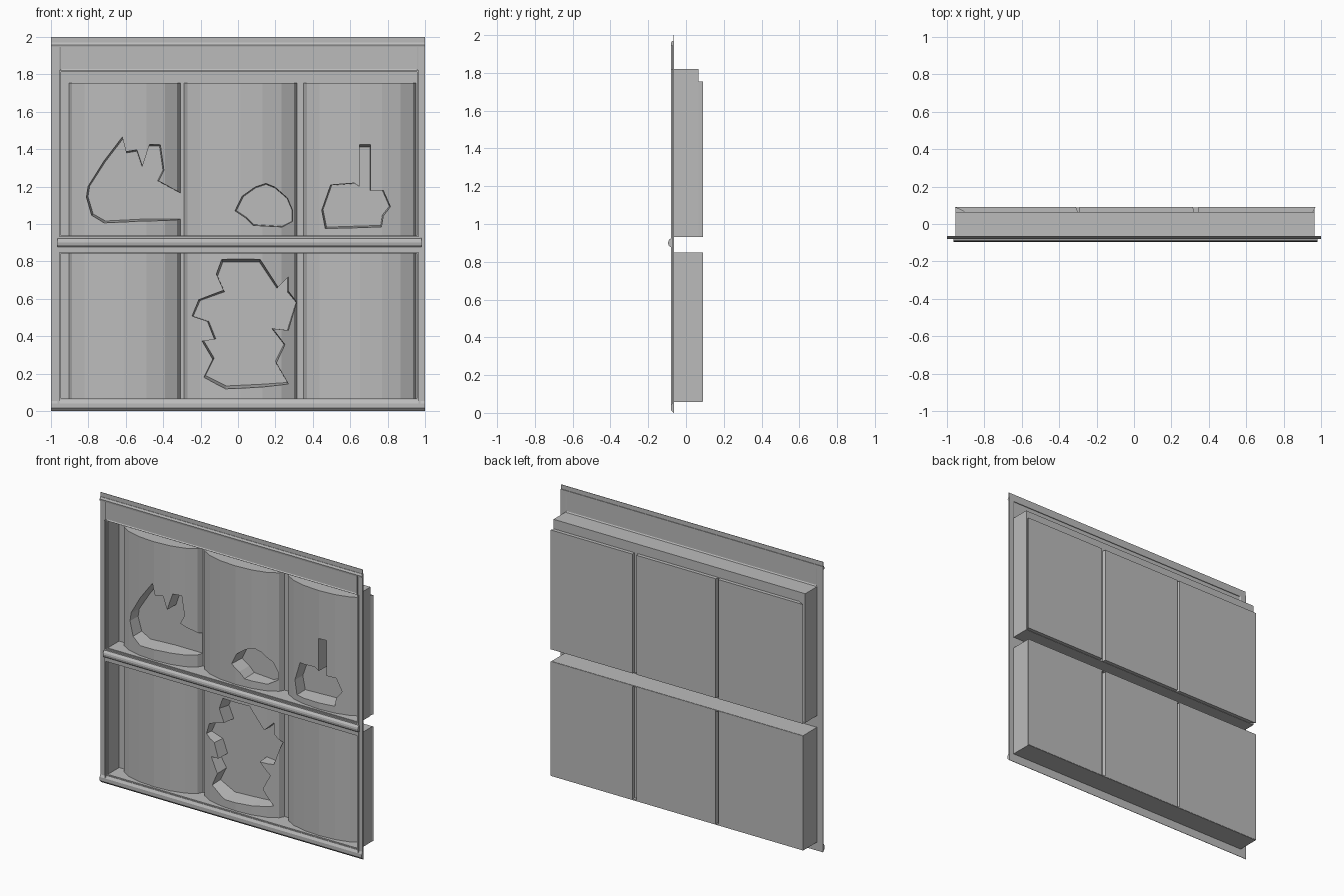
import bpy
import bmesh
from math import cos, sin, pi

if "Cube" in bpy.data.objects:
    bpy.data.objects.remove(bpy.data.objects["Cube"])

grey = bpy.data.materials.new("plain grey")
grey.use_nodes = True
colour = (0.5, 0.5, 0.5, 1)
grey.diffuse_color = colour
grey.node_tree.nodes["Principled BSDF"].inputs["Base Color"].default_value = colour

# How a profile point (u, v) and a distance t become a position
PLACE = {
    "x": lambda u, v, t: (t, u, v),
    "y": lambda u, v, t: (u, t, v),
    "z": lambda u, v, t: (u, v, t),
}


def prism(name, profile, axis, start, end, taper=1.0):
    """Extrude a closed profile along an axis, optionally shrinking the end."""
    bm = bmesh.new()
    cu = sum(p[0] for p in profile) / len(profile)
    cv = sum(p[1] for p in profile) / len(profile)
    place = PLACE[axis]
    near = [bm.verts.new(place(u, v, start)) for u, v in profile]
    far = [bm.verts.new(place(cu + (u - cu) * taper, cv + (v - cv) * taper, end))
           for u, v in profile]
    bm.faces.new(near)
    bm.faces.new(far[::-1])
    for i in range(len(near)):
        j = (i + 1) % len(near)
        bm.faces.new((near[i], far[i], far[j], near[j]))
    bmesh.ops.recalc_face_normals(bm, faces=bm.faces[:])
    mesh = bpy.data.meshes.new(name)
    bm.to_mesh(mesh)
    bm.free()
    mesh.materials.append(grey)
    obj = bpy.data.objects.new(name, mesh)
    bpy.context.collection.objects.link(obj)
    return obj


def box(name, x, y, z):
    profile = [(x[0], z[0]), (x[1], z[0]), (x[1], z[1]), (x[0], z[1])]
    return prism(name, profile, "y", *y)


def carve(target, outline):
    """Cut a tapered niche into the target; the outline is in hundredths."""
    points = [(x / 100, z / 100) for x, z in outline]
    cutter = prism("niche_cutter", points, "y", -0.1, 0.062, taper=0.93)
    cutter.hide_render = True
    mod = target.modifiers.new("niche", "BOOLEAN")
    mod.operation = "DIFFERENCE"
    mod.solver = "EXACT"
    mod.object = cutter
    graph = bpy.context.evaluated_depsgraph_get()
    carved = bpy.data.meshes.new_from_object(target.evaluated_get(graph))
    target.modifiers.clear()
    target.data = carved
    bpy.data.objects.remove(cutter)


LEFT, RIGHT, BACK = -0.955, 0.965, 0.065
FRONT = -0.066
WALL = 0.008
UPPER, LOWER = (0.93, 1.82), (0.058, 0.85)

# Open-fronted compartments
for tier, (low, high), rear in (("upper", UPPER, BACK), ("lower", LOWER, 0.088)):
    depth = (FRONT, rear)
    box(tier + "_right_wall", (LEFT, LEFT + WALL), depth, (low, high))
    box(tier + "_left_wall", (RIGHT - WALL, RIGHT), depth, (low, high))
    box(tier + "_floor", (LEFT, RIGHT), depth, (low, low + WALL))
    box(tier + "_ceiling", (LEFT, RIGHT), depth, (high - WALL, high))
    box(tier + "_back_wall", (LEFT, RIGHT), (BACK - WALL, BACK), (low, high))

# Rounded columns: back edges, then front edges of each
COLUMNS = {
    "right": (-0.957, -0.31, -0.91, -0.302),
    "middle": (-0.29, 0.315, -0.293, 0.322),
    "left": (0.345, 0.97, 0.345, 0.958),
}


def column(name, edges, low, high):
    b0, b1, f0, f1 = edges
    centre, half = (f0 + f1) / 2, (f1 - f0) / 2
    arc = [(centre + half * cos(i * pi / 8), 0.067 - 0.117 * sin(i * pi / 8))
           for i in range(9)]
    profile = [(b0, 0.067), (b0, 0.09), (b1, 0.09), (b1, 0.067)]
    profile = [(b0, 0.09), (b1, 0.09)] + arc
    return prism(name, profile, "z", low, high)


parts = {}
for side, edges in COLUMNS.items():
    parts["upper", side] = column("upper_column_" + side, edges, 0.932, 1.755)
    parts["lower", side] = column("lower_column_" + side, edges, 0.06, 0.848)

# Ragged niches carved into four columns
carve(parts["upper", "right"], [
    (-82, 114), (-81, 120), (-72, 134), (-62, 147), (-60, 139), (-54, 140),
    (-51, 131), (-47, 143), (-41, 143), (-39, 129), (-42, 123), (-29, 116),
    (-29, 101), (-52, 101), (-72, 100), (-79, 104)])
carve(parts["upper", "middle"], [
    (-2, 107), (2, 115), (9, 120), (15, 122), (20, 120), (27, 114),
    (30, 107), (30, 101), (24, 98), (8, 99), (4, 103)])
carve(parts["upper", "left"], [
    (44, 107), (49, 121), (62, 122), (65, 120), (65, 143), (71, 143),
    (71, 118), (78, 118), (82, 109), (78, 104), (77, 98), (46, 97)])
carve(parts["lower", "middle"], [
    (-26, 51), (-22, 60), (-8, 65), (-12, 74), (-9, 82), (12, 82),
    (22, 67), (28, 73), (28, 65), (33, 59), (28, 43), (19, 44),
    (26, 35), (21, 25), (28, 13), (14, 12), (-7, 11), (-19, 17),
    (-14, 27), (-20, 37), (-13, 38), (-17, 48)])

# Face frame
for name, x in (("right_stile", (-1, LEFT)), ("left_stile", (RIGHT, 1))):
    box(name, x, (-0.072, -0.063), (0.01, 1.97))
    inner = (x[1] - 0.01, x[1]) if x[0] < 0 else (x[0], x[0] + 0.01)
    box(name + "_bead", inner, (-0.08, -0.07), (0.04, 1.82))
prism("bottom_rail", [(-0.063, 0), (-0.066, 0), (-0.08, 0.015), (-0.08, 0.04),
                      (-0.07, 0.058), (-0.063, 0.058)], "x", -1, 1)
prism("top_rail", [(-0.063, 1.945), (-0.078, 1.945), (-0.08, 1.957),
                   (-0.073, 1.97), (-0.063, 1.97)], "x", -1, 1)
box("top_strip", (-1, 1), (-0.07, -0.067), (1.965, 2))

# Header panel, recessed on the front and back
header = box("header_panel", (LEFT, RIGHT), (-0.079, -0.063), (1.82, 1.955))
bm = bmesh.new()
bm.from_mesh(header.data)
faces = [f for f in bm.faces if abs(f.normal.y) > 0.9]
bmesh.ops.inset_individual(bm, faces=faces, thickness=0.011, depth=-0.005)
bm.to_mesh(header.data)
bm.free()

# Middle rail with a half-round bead
box("middle_rail", (LEFT, RIGHT), (-0.078, -0.063), (0.848, 0.932))
bead = [(-0.076 - 0.019 * sin(i * pi / 6), 0.9 + 0.024 * cos(i * pi / 6))
        for i in range(7)]
prism("middle_rail_bead", bead, "x", -0.965, 0.98)
